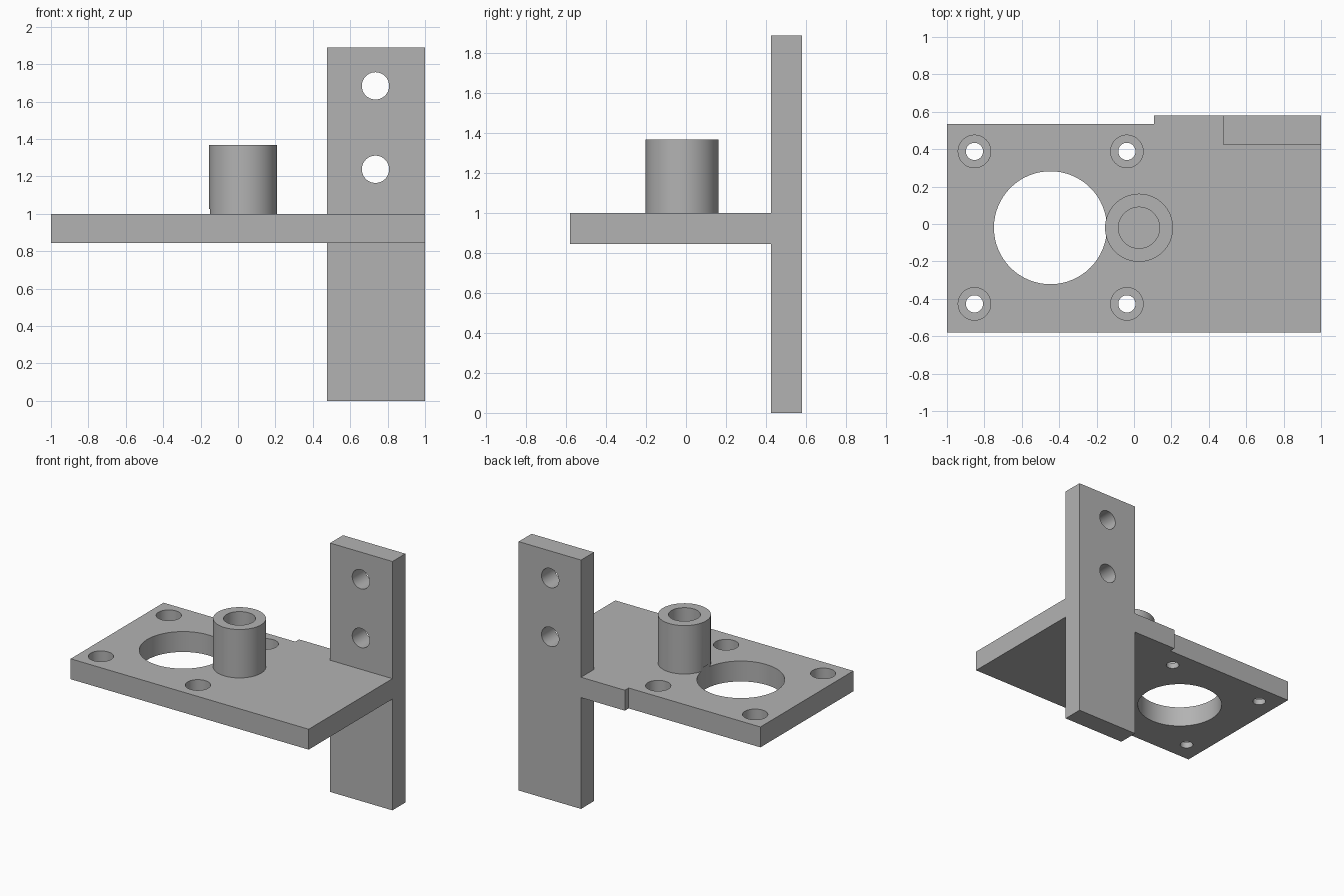
import bpy
import bmesh
import math

cube = bpy.data.objects.get("Cube")
if cube:
    bpy.data.objects.remove(cube, do_unlink=True)

grey = bpy.data.materials.new("machined_grey")
grey.use_nodes = True
COLOUR = (0.45, 0.45, 0.45, 1)
grey.diffuse_color = COLOUR
grey.node_tree.nodes["Principled BSDF"].inputs["Base Color"].default_value = COLOUR

PLATE_BOTTOM, PLATE_TOP = 0.845, 1.0
BACK, FRONT = 0.58, -0.58


def prism(name, outline, z0, z1):
    """Extrude a flat xy outline from z0 up to z1."""
    bm = bmesh.new()
    face = bm.faces.new([bm.verts.new((x, y, z0)) for x, y in outline])
    top = bmesh.ops.extrude_face_region(bm, geom=[face])["geom"]
    for v in top:
        if isinstance(v, bmesh.types.BMVert):
            v.co.z = z1
    bmesh.ops.recalc_face_normals(bm, faces=bm.faces)
    mesh = bpy.data.meshes.new(name)
    bm.to_mesh(mesh)
    bm.free()
    mesh.materials.append(grey)
    obj = bpy.data.objects.new(name, mesh)
    bpy.context.collection.objects.link(obj)
    return obj


def cylinder(name, centre, radius, depth, rotation=(0, 0, 0)):
    bpy.ops.mesh.primitive_cylinder_add(vertices=64, radius=radius, depth=depth,
                                        location=centre, rotation=rotation)
    obj = bpy.context.object
    obj.name = name
    obj.data.materials.append(grey)
    return obj


def upright(name, x, y, radius, z0, z1):
    return cylinder(name, (x, y, (z0 + z1) / 2), radius, z1 - z0)


def combine(target, tool, operation):
    """Apply a boolean and remove the consumed tool."""
    tool.hide_render = True
    mod = target.modifiers.new("boolean", "BOOLEAN")
    mod.operation, mod.object, mod.solver = operation, tool, "EXACT"
    bpy.context.view_layer.objects.active = target
    bpy.ops.object.modifier_apply(modifier=mod.name)
    bpy.data.objects.remove(tool, do_unlink=True)


# Base plate with a step in its back edge
bracket = prism("mounting_bracket",
                [(-1, FRONT), (1, FRONT), (1, BACK), (0.107, BACK),
                 (0.107, 0.535), (-1, 0.535)], PLATE_BOTTOM, PLATE_TOP)

# Upright post at the back left corner
post = prism("post", [(0.476, 0.425), (1, 0.425), (1, BACK), (0.476, BACK)], 0, 1.89)
combine(bracket, post, "UNION")

# Boss on the plate
boss = upright("boss", 0.027, -0.02, 0.182, 0.92, 1.368)
combine(bracket, boss, "UNION")

# Large opening, which nicks the foot of the boss
combine(bracket, upright("opening", -0.447, -0.02, 0.302, 0.7, 1.025), "DIFFERENCE")

# Blind bore of the boss
combine(bracket, upright("bore", 0.027, -0.02, 0.11, PLATE_TOP, 1.5), "DIFFERENCE")

# Four counterbored screw holes
for x in (-0.853, -0.038):
    for y in (-0.427, 0.388):
        combine(bracket, upright("screw_hole", x, y, 0.046, 0.7, 1.1), "DIFFERENCE")
        combine(bracket, upright("counterbore", x, y, 0.087, 0.89, 1.1), "DIFFERENCE")

# Two cross holes through the post
for z in (1.238, 1.684):
    hole = cylinder("post_hole", (0.735, 0.5, z), 0.073, 0.5, (math.pi / 2, 0, 0))
    combine(bracket, hole, "DIFFERENCE")

bpy.ops.object.select_all(action="DESELECT")
bracket.select_set(True)
bpy.context.view_layer.objects.active = bracket
bpy.ops.object.shade_smooth_by_angle(angle=math.radians(30))
